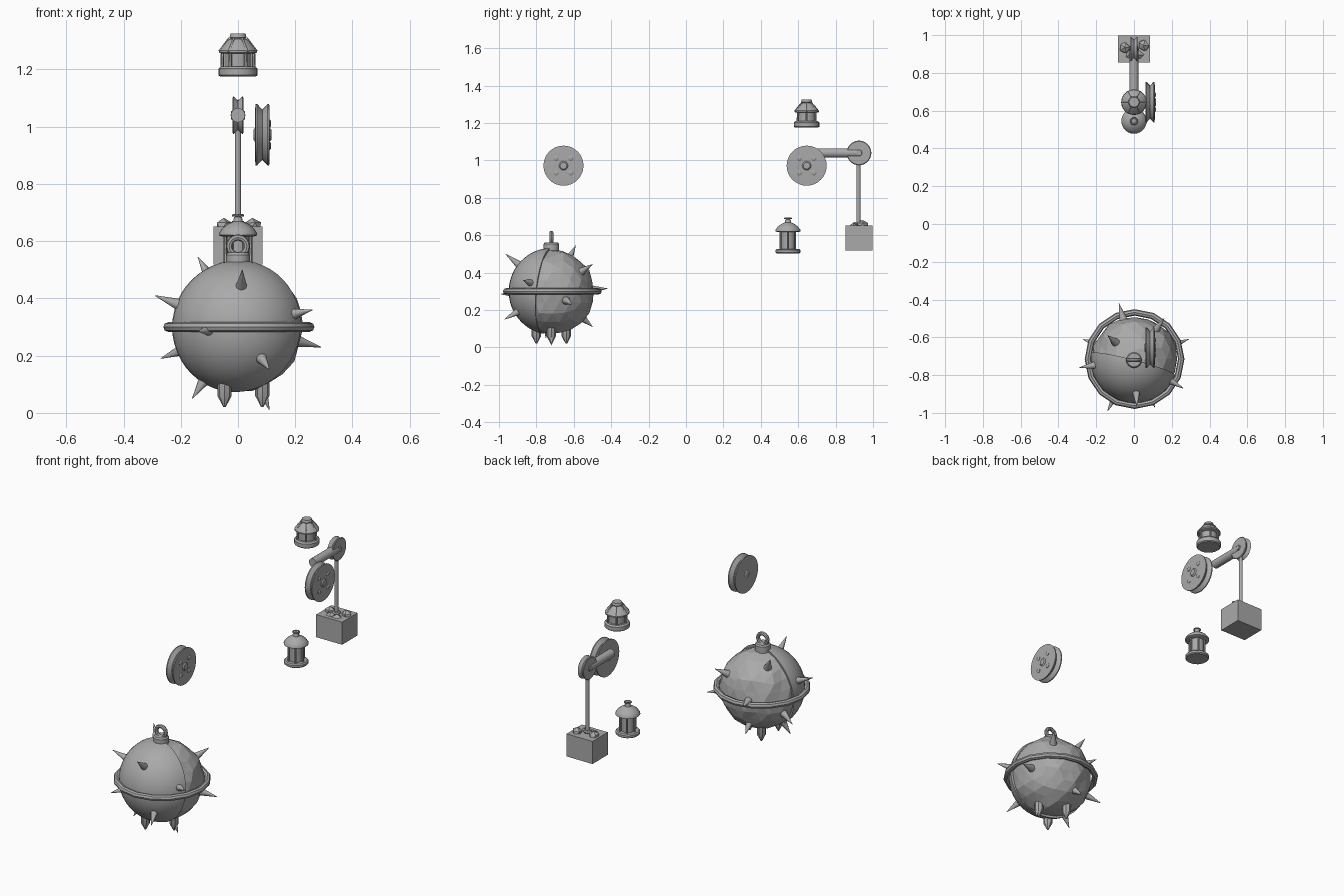
import bpy, bmesh, math, random
from mathutils import Vector

cube = bpy.data.objects.get("Cube")
if cube:
    bpy.data.objects.remove(cube)
random.seed(4)

grey = bpy.data.materials.new("plain grey")
grey.use_nodes = True
COL = (0.4, 0.4, 0.4, 1)
grey.diffuse_color = COL
grey.node_tree.nodes["Principled BSDF"].inputs["Base Color"].default_value = COL


def finish(name, bm, smooth=True, angle=35):
    bmesh.ops.recalc_face_normals(bm, faces=bm.faces)
    me = bpy.data.meshes.new(name)
    bm.to_mesh(me)
    bm.free()
    ob = bpy.data.objects.new(name, me)
    bpy.context.collection.objects.link(ob)
    me.materials.append(grey)
    if smooth:
        bpy.ops.object.select_all(action='DESELECT')
        ob.select_set(True)
        bpy.context.view_layer.objects.active = ob
        bpy.ops.object.shade_smooth_by_angle(angle=math.radians(angle))
    return ob


def lathe(name, profile, loc, axis=(0, 0, 1), n=24):
    """Spin (radius, height) pairs about an axis, closing both ends."""
    bm = bmesh.new()
    rings = []
    for r, h in profile:
        rings.append([bm.verts.new((r * math.cos(a * math.tau / n), r * math.sin(a * math.tau / n), h))
                      for a in range(n)])
    for lo, hi in zip(rings, rings[1:]):
        for i in range(n):
            bm.faces.new((lo[i], lo[(i + 1) % n], hi[(i + 1) % n], hi[i]))
    bm.faces.new(rings[0])
    bm.faces.new(rings[-1])
    q = Vector((0, 0, 1)).rotation_difference(Vector(axis))
    for v in bm.verts:
        v.co = q @ v.co + Vector(loc)
    return finish(name, bm)


def rod(name, a, b, r1, r2=None, n=12):
    a, b = Vector(a), Vector(b)
    return lathe(name, [(r1, 0), (r1 if r2 is None else r2, (b - a).length)], a, (b - a).normalized(), n)


def torus(name, loc, major, minor, n=16, upright=False):
    bpy.ops.mesh.primitive_torus_add(location=loc, major_radius=major, minor_radius=minor,
                                     major_segments=n, minor_segments=8,
                                     rotation=(math.pi / 2 if upright else 0, 0, 0))
    ob = bpy.context.object
    ob.name = name
    ob.data.materials.append(grey)
    bpy.ops.object.shade_smooth_by_angle(angle=math.radians(40))


def ball(name, loc, r):
    bm = bmesh.new()
    bmesh.ops.create_uvsphere(bm, u_segments=16, v_segments=8, radius=r)
    bmesh.ops.translate(bm, verts=bm.verts, vec=loc)
    finish(name, bm, angle=60)


# Round mine: chipped faceted body with a smooth front shell
C = Vector((0.003, -0.715, 0.30))
bm = bmesh.new()
bmesh.ops.create_icosphere(bm, subdivisions=3, radius=0.225)
for v in bm.verts:
    v.co = v.co * random.uniform(0.97, 1.03) + C
finish("mine_chipped_body", bm, smooth=False)

bm = bmesh.new()
bmesh.ops.create_uvsphere(bm, u_segments=40, v_segments=24, radius=0.233)
bmesh.ops.bisect_plane(bm, geom=bm.verts[:] + bm.edges[:] + bm.faces[:], plane_co=(0, -0.03, 0),
                       plane_no=(0.25, 0.95, -0.1), clear_outer=True)
bmesh.ops.holes_fill(bm, edges=[e for e in bm.edges if e.is_boundary])
bmesh.ops.translate(bm, verts=bm.verts, vec=C)
finish("mine_smooth_shell", bm)

torus("mine_belt", C, 0.247, 0.017)

# Spikes point outward from the centre of the mine
tips = [(-.14, -.59, .545), (-.29, -.76, .41), (-.27, -.61, .19), (.26, -.87, .36),
        (.29, -.61, .23), (.015, -.965, .50), (-.08, -.42, .315), (.16, -.50, .445),
        (-.14, -.99, .285), (.11, -.97, .15), (-.16, -.75, .05), (-.04, -.50, .11),
        (.11, -.72, .01)]
for i, tip in enumerate(tips):
    d = (Vector(tip) - C).normalized()
    rod(f"mine_spike_{i + 1}", C + d * 0.2, tip, 0.026, 0.001)

# Stubby feet under the mine
for i, (x, y) in enumerate([(-.047, -.80), (.085, -.72), (-.047, -.64)]):
    lathe(f"mine_foot_{i + 1}", [(.004, .02), (.025, .06), (.025, .14)], (x, y, 0), n=8)

# Cap and lifting ring
lathe("mine_cap", [(.042, .50), (.042, .552), (.036, .56)], (0, -.72, 0), n=16)
torus("mine_lifting_ring", (0, -.72, .582), .031, .011, upright=True)

# Grooved wheels with a hub and four bolts on one side
X = (1, 0, 0)
for name, y in (("front_wheel", -.655), ("rear_wheel", .645)):
    lathe(name, [(.090, -.025), (.107, -.024), (.107, -.018), (.088, 0), (.107, .018),
                 (.107, .024), (.090, .025)], (.085, y, .972), X, 32)
    lathe(name + "_hub", [(.018, -.03), (.024, -.026), (.024, .026), (.018, .032)], (.085, y, .972), X, 16)
    for sy in (-1, 1):
        for sz in (-1, 1):
            lathe(name + "_bolt", [(.014, .02), (.014, .027), (.008, .031)],
                  (.085, y + sy * .039, .972 + sz * .039), X, 10)

# Pulley on an arm, with rope and a loaded crate
P = (0, .925, 1.04)
lathe("pulley", [(.062, -.019), (.066, -.016), (.052, 0), (.066, .016), (.062, .019)], P, X, 28)
rod("pulley_axle", (-.025, .925, 1.04), (.025, .925, 1.04), .014)
rod("pulley_arm", (0, .70, 1.04), P, .025, n=16)
ball("pulley_arm_end", P, .026)
rod("hoist_rope", (0, .922, .64), (0, .922, .99), .011)
lathe("rope_knot", [(.02, .655), (.024, .662), (.02, .67)], (0, .922, 0), n=12)

bm = bmesh.new()
bmesh.ops.create_cube(bm, size=1)
for v in bm.verts:
    v.co = Vector((v.co.x * .17, v.co.y * .144, v.co.z * .134)) + Vector((0, .926, .585))
finish("crate", bm, smooth=False)
for i, (x, y) in enumerate([(-.05, .935), (.05, .945), (-.02, .90), (.025, .895)]):
    bm = bmesh.new()
    bmesh.ops.create_icosphere(bm, subdivisions=1, radius=.031)
    for v in bm.verts:
        v.co = v.co * random.uniform(.85, 1.15) + Vector((x, y, .65 if i < 2 else .638))
    finish(f"crate_rock_{i + 1}", bm, smooth=False)

# Lower lantern: base, glass, posts, domed roof and ring
L = (0, .545, 0)
lathe("lower_lantern_base", [(.06, .503), (.066, .508), (.066, .52), (.06, .526)], L)
lathe("lower_lantern_glass", [(.038, .52), (.038, .63)], L, n=16)
lathe("lower_lantern_roof", [(.058, .617), (.067, .621), (.067, .628), (.055, .645), (.035, .66),
                             (.017, .668), (.014, .684), (.006, .688)], L)
torus("lower_lantern_ring", (0, .545, .69), .017, .0045)

# Upper lantern: deep base, glass, bowed ribs, brim and chimney
U = (0, .645, 0)
lathe("upper_lantern_base", [(.062, 1.175), (.068, 1.18), (.068, 1.203), (.06, 1.211)], U)
lathe("upper_lantern_glass", [(.048, 1.20), (.048, 1.265)], U, n=16)
lathe("upper_lantern_roof", [(.058, 1.255), (.066, 1.259), (.066, 1.266), (.038, 1.30), (.026, 1.307),
                             (.03, 1.312), (.026, 1.325)], U)
for i in range(6):
    a = i * math.tau / 6
    c, s = math.cos(a), math.sin(a)
    rod("lower_lantern_post", (.045 * c, .545 + .045 * s, .515), (.045 * c, .545 + .045 * s, .63), .006, n=6)
    rod("upper_lantern_rib", (.056 * c, .645 + .056 * s, 1.20), (.054 * c, .645 + .054 * s, 1.262), .006, n=6)
    rod("upper_lantern_roof_rib", (.065 * c, .645 + .065 * s, 1.262), (.03 * c, .645 + .03 * s, 1.308), .005, n=6)
